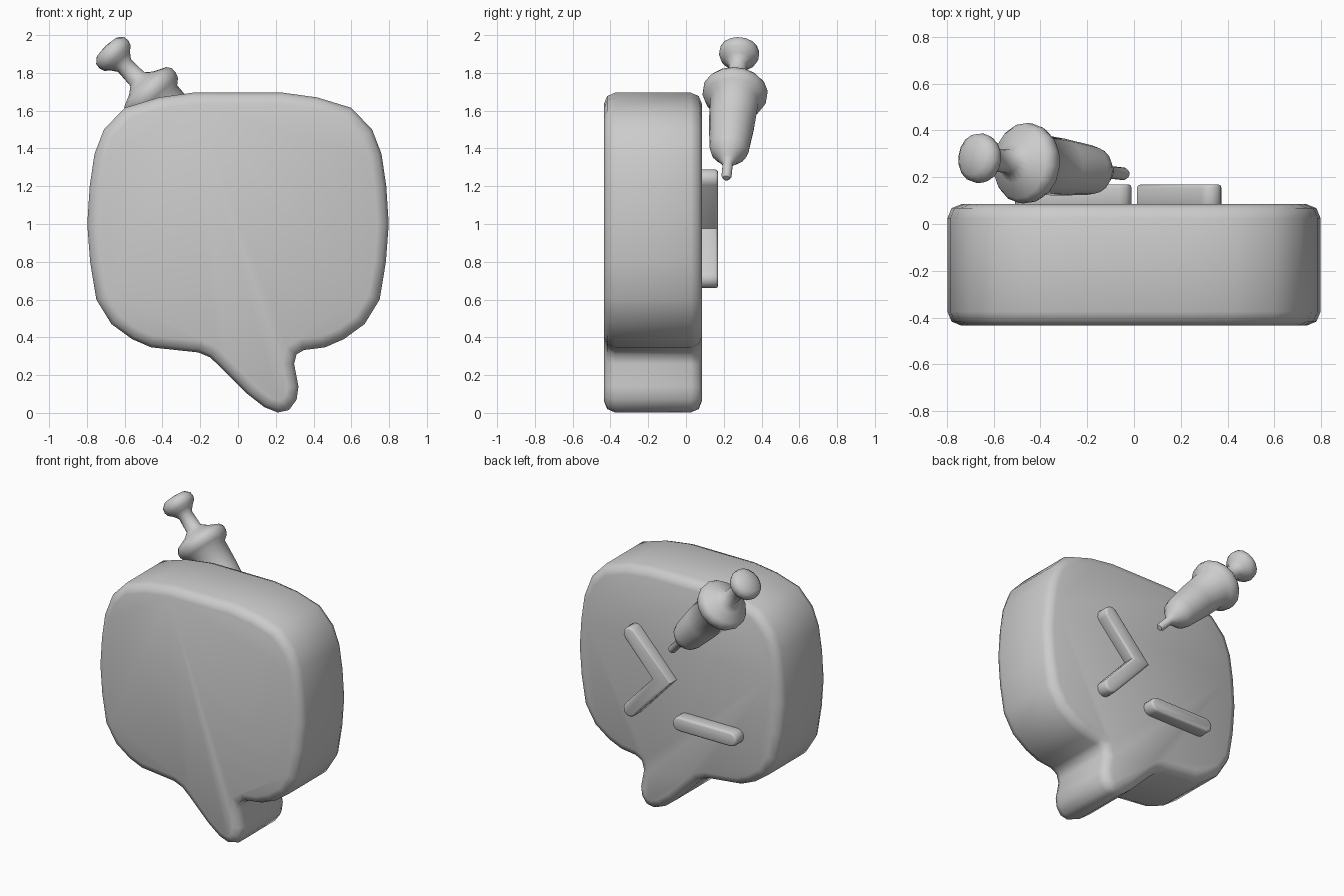
import bpy, bmesh, math
from mathutils import Vector

cube = bpy.data.objects.get("Cube")
if cube:
    bpy.data.objects.remove(cube, do_unlink=True)

GREY = (0.6, 0.6, 0.6, 1)
mat = bpy.data.materials.new("plain_grey")
mat.use_nodes = True
mat.diffuse_color = GREY
mat.node_tree.nodes["Principled BSDF"].inputs["Base Color"].default_value = GREY


def finish(name, bm, angle):
    bmesh.ops.recalc_face_normals(bm, faces=bm.faces[:])
    mesh = bpy.data.meshes.new(name)
    bm.to_mesh(mesh)
    bm.free()
    mesh.materials.append(mat)
    obj = bpy.data.objects.new(name, mesh)
    bpy.context.collection.objects.link(obj)
    bpy.ops.object.select_all(action='DESELECT')
    obj.select_set(True)
    bpy.context.view_layer.objects.active = obj
    bpy.ops.object.shade_smooth_by_angle(angle=math.radians(angle))
    return obj


def slab(name, outline, y0, y1, bevel, angle):
    """Outline in x and z, extruded along y, with rounded front and back rims."""
    bm = bmesh.new()
    front = bm.faces.new([bm.verts.new((x, y0, z)) for x, z in outline])
    res = bmesh.ops.extrude_face_region(bm, geom=[front], use_keep_orig=True)
    for v in [g for g in res["geom"] if isinstance(g, bmesh.types.BMVert)]:
        v.co.y = y1
    rims = [e for e in bm.edges if abs(e.verts[0].co.y - e.verts[1].co.y) < 1e-5]
    bmesh.ops.bevel(bm, geom=rims, offset=bevel, segments=2, profile=0.5,
                    affect='EDGES', clamp_overlap=False)
    return finish(name, bm, angle)


def stroke(points, r, steps=6):
    """Outline of a thick line with round ends and mitred corners."""
    pts = [Vector(p) for p in points]
    outline = []
    for path in (pts, pts[::-1]):
        for i in range(1, len(path) - 1):
            a = (path[i] - path[i - 1]).normalized()
            b = (path[i + 1] - path[i]).normalized()
            na, nb = Vector((-a.y, a.x)), Vector((-b.y, b.x))
            outline.append(path[i] + (na + nb) * r / (1 + na.dot(nb)))
        d = (path[-1] - path[-2]).normalized()
        n = Vector((-d.y, d.x))
        for k in range(steps + 1):
            t = math.pi * k / steps
            outline.append(path[-1] + n * r * math.cos(t) + d * r * math.sin(t))
    return outline


def lathe(name, profile, tip, end, steps=16):
    """Profile of (distance, radius) spun about the line from tip to end."""
    bm = bmesh.new()
    verts = [bm.verts.new((r, 0, t)) for t, r in profile]
    edges = [bm.edges.new(pair) for pair in zip(verts, verts[1:])]
    bmesh.ops.spin(bm, geom=verts + edges, cent=(0, 0, 0), axis=(0, 0, 1),
                   angle=2 * math.pi, steps=steps)
    bmesh.ops.remove_doubles(bm, verts=bm.verts[:], dist=1e-4)
    obj = finish(name, bm, 50)
    axis = Vector(end) - Vector(tip)
    obj.rotation_mode = 'QUATERNION'
    obj.rotation_quaternion = axis.to_track_quat('Z', 'Y')
    obj.location = tip
    return obj


# Speech bubble: mirrored rounded box with a tail on the lower edge
side = [(0.24, 1.695), (0.42, 1.67), (0.6, 1.615), (0.71, 1.5), (0.76, 1.37),
        (0.785, 1.2), (0.798, 1.0), (0.783, 0.8), (0.75, 0.6), (0.67, 0.47),
        (0.56, 0.39), (0.46, 0.347)]
tail = [(0.35, 0.333), (0.31, 0.31), (0.297, 0.26), (0.32, 0.14), (0.31, 0.07),
        (0.27, 0.015), (0.21, 0.002), (0.14, 0.03), (0.05, 0.1), (-0.1, 0.25),
        (-0.15, 0.295), (-0.21, 0.32)]
bubble = side + tail + [(-x, z) for x, z in reversed(side)]
slab("speech_bubble", bubble, -0.435, 0.085, 0.06, 60)

# Raised prompt symbols on the back
chevron = [(0.325, 1.24), (0.08, 0.975), (0.325, 0.71)]
dash = [(-0.06, 0.71), (-0.46, 0.71)]
slab("chevron_mark", stroke(chevron, 0.05), 0.07, 0.17, 0.015, 50)
slab("dash_mark", stroke(dash, 0.05), 0.07, 0.17, 0.015, 50)

# Syringe: needle, barrel, finger flange, plunger rod and thumb knob
syringe = [(0, 0), (0.003, 0.018), (0.02, 0.027), (0.11, 0.027), (0.13, 0.045),
           (0.15, 0.06), (0.19, 0.095), (0.23, 0.106), (0.4, 0.122), (0.56, 0.13),
           (0.585, 0.16), (0.615, 0.172), (0.645, 0.172), (0.67, 0.155),
           (0.7, 0.09), (0.73, 0.052), (0.83, 0.048), (0.86, 0.07),
           (0.885, 0.098), (0.91, 0.107), (0.94, 0.103), (0.965, 0.075), (0.975, 0)]
lathe("syringe", syringe, (-0.03, 0.213, 1.24), (-0.65, 0.28, 1.89))
